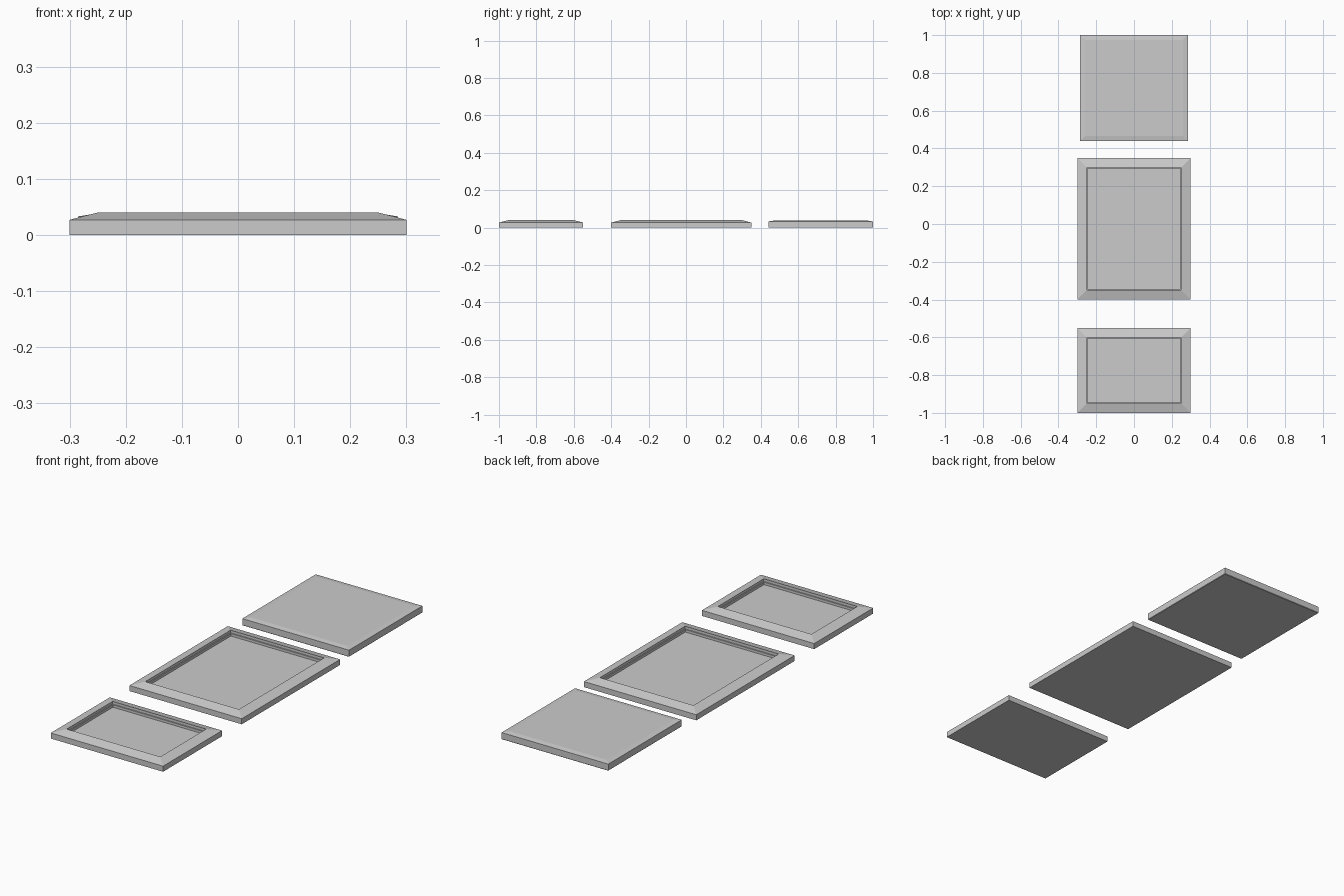
import bpy

if "Cube" in bpy.data.objects:
    bpy.data.objects.remove(bpy.data.objects["Cube"])


def stepped_panel(name, centre_y, half_x, half_y, profile):
    """Closed panel made from nested rectangles: (inset, height) pairs."""
    verts, faces = [], []
    for inset, z in profile:
        x, y = half_x - inset, half_y - inset
        verts += [(-x, -y, z), (x, -y, z), (x, y, z), (-x, y, z)]
    for r in range(len(profile) - 1):
        a, b = r * 4, r * 4 + 4
        for i in range(4):
            j = (i + 1) % 4
            faces.append((a + i, a + j, b + j, b + i))
    last = len(verts) - 4
    faces.append((3, 2, 1, 0))
    faces.append((last, last + 1, last + 2, last + 3))
    mesh = bpy.data.meshes.new(name)
    mesh.from_pydata(verts, [], faces)
    obj = bpy.data.objects.new(name, mesh)
    obj.location.y = centre_y
    bpy.context.collection.objects.link(obj)
    return obj


# Framed panels: sloping border, inner lip and recessed centre
framed = [(0, 0), (0, 0.027), (0.05, 0.04), (0.05, 0.027),
          (0.055, 0.027), (0.055, 0.015)]
stepped_panel("small_framed_panel", -0.775, 0.3, 0.225, framed)
stepped_panel("large_framed_panel", -0.025, 0.3, 0.375, framed)

# Plain panel: slight chamfer around a flat top
plain = [(0.002, 0), (0, 0.002), (0, 0.033), (0.025, 0.037)]
stepped_panel("plain_panel", 0.72, 0.285, 0.28, plain)
